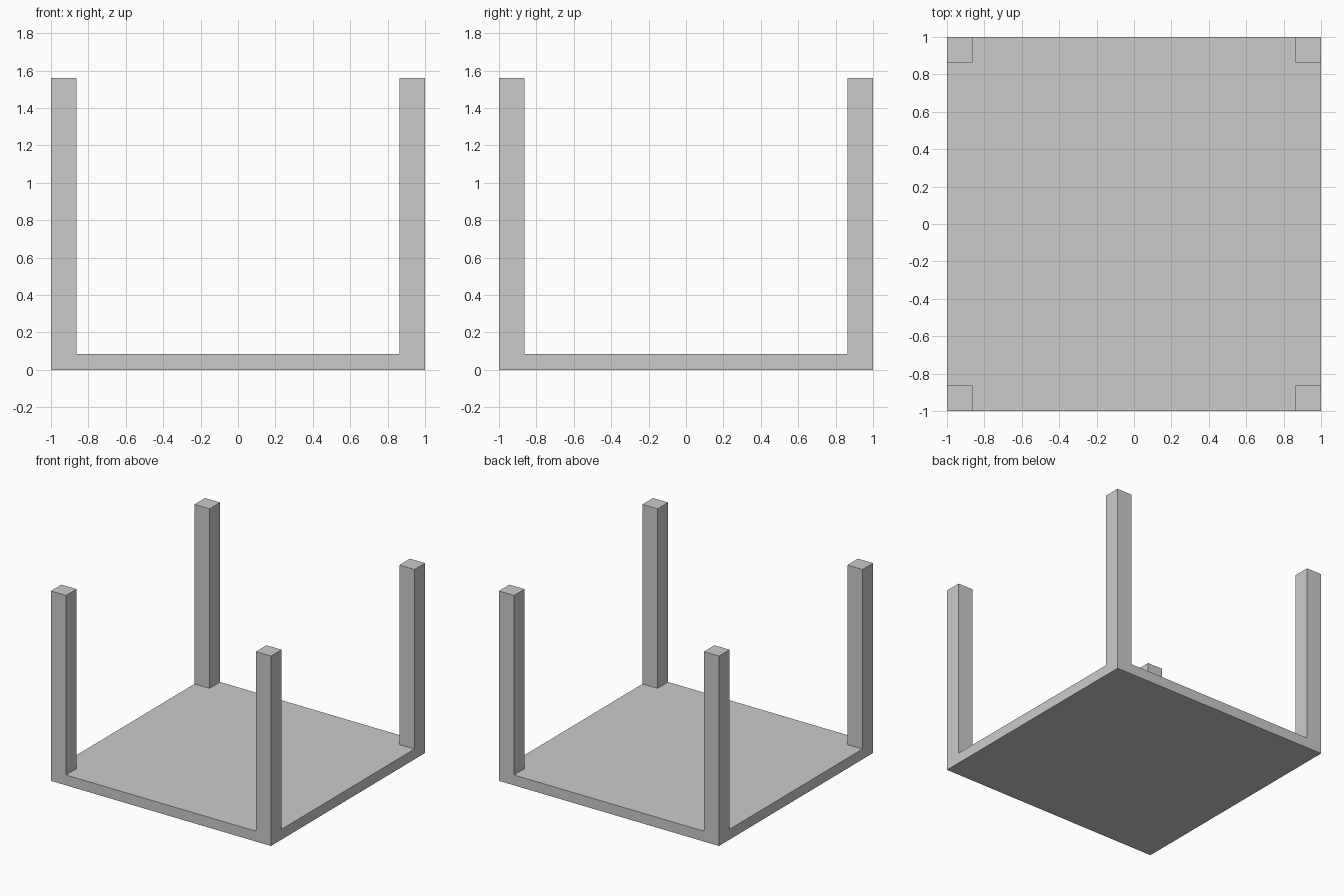
import bpy, bmesh

if "Cube" in bpy.data.objects:
    bpy.data.objects.remove(bpy.data.objects["Cube"])

LEG = 0.137      # leg width
SLAB = 0.085     # slab thickness
TOP = 1.56       # top of legs
INNER = 1 - LEG


def extrude_up(bm, faces, dz):
    """Extrude faces straight up and return the new cap faces."""
    out = bmesh.ops.extrude_face_region(bm, geom=faces)["geom"]
    verts = [g for g in out if isinstance(g, bmesh.types.BMVert)]
    bmesh.ops.translate(bm, verts=verts, vec=(0, 0, dz))
    return [g for g in out if isinstance(g, bmesh.types.BMFace)]


bm = bmesh.new()

# Slab: 3 x 3 grid whose inner lines mark the leg footprints
bmesh.ops.create_grid(bm, x_segments=3, y_segments=3, size=1)
for v in bm.verts:
    for i in (0, 1):
        if abs(v.co[i]) < 0.9:
            v.co[i] = INNER if v.co[i] > 0 else -INNER
caps = extrude_up(bm, bm.faces[:], SLAB)

# Legs: the four corner cells raised, flush with the slab sides
corners = []
for f in caps:
    c = f.calc_center_median()
    if min(abs(c.x), abs(c.y)) > INNER:
        corners.append(f)
extrude_up(bm, corners, TOP - SLAB)

bmesh.ops.recalc_face_normals(bm, faces=bm.faces[:])

mesh = bpy.data.meshes.new("upturned_table")
bm.to_mesh(mesh)
bm.free()
obj = bpy.data.objects.new("upturned_table", mesh)
bpy.context.collection.objects.link(obj)
